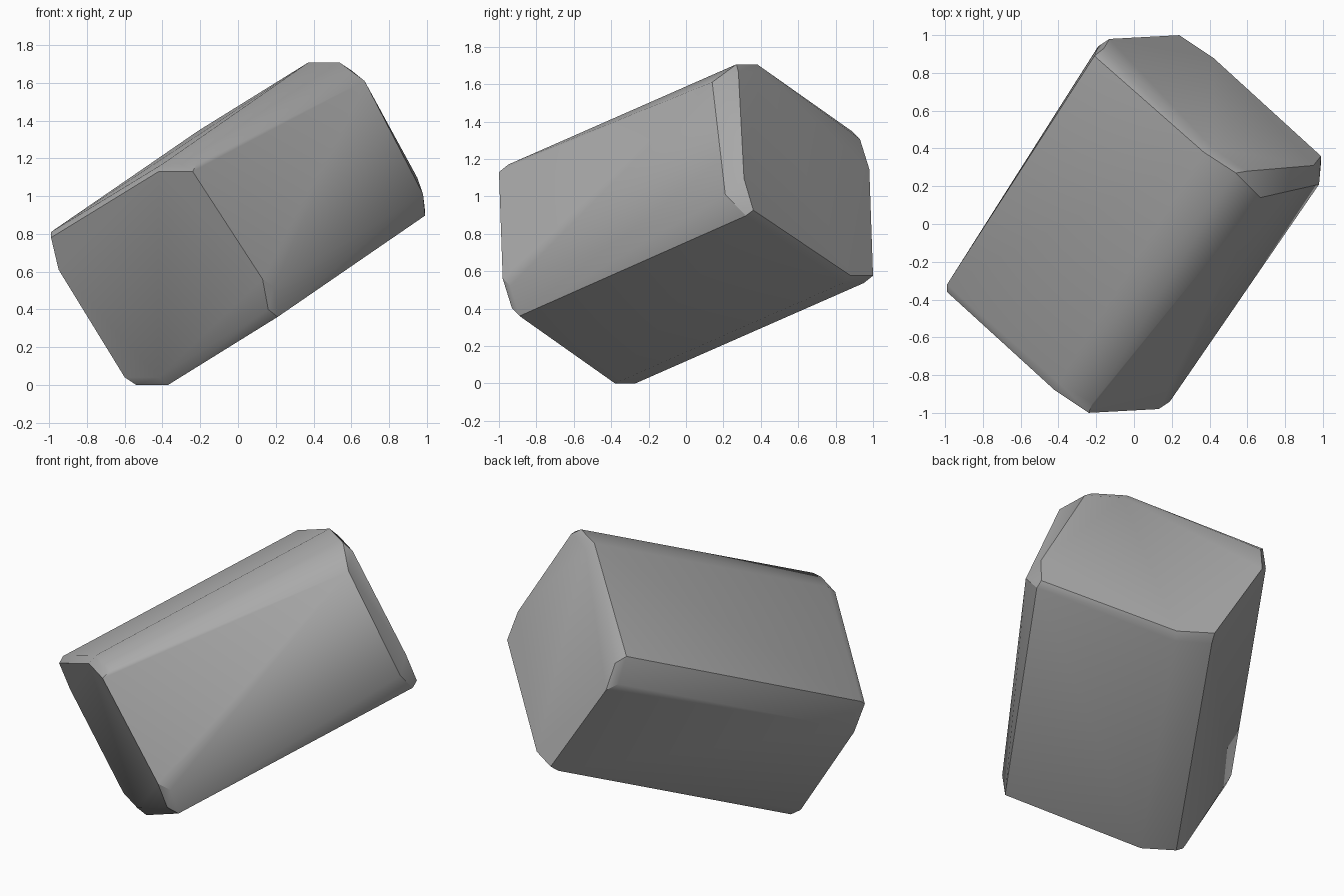
import bpy, bmesh, math
from mathutils import Vector

# Remove the default cube only
default = bpy.data.objects.get("Cube")
if default:
    bpy.data.objects.remove(default, do_unlink=True)


def make_material(name, colour):
    mat = bpy.data.materials.new(name)
    mat.use_nodes = True
    mat.diffuse_color = colour
    mat.node_tree.nodes["Principled BSDF"].inputs["Base Color"].default_value = colour
    return mat


def opposite(point, centre):
    """Reflect a point through the middle of the block."""
    return centre * 2 - Vector(point)


# Eight-sided flat end of the block
end_cap = [(-.99, -.36, .78), (-.42, -.88, 1.13), (-.24, -1, 1.13), (.13, -.98, .56),
           (.16, -.93, .4), (-.42, -.4, .04), (-.6, -.28, .04), (-.95, -.31, .61)]
# Matching ring behind it, where the narrow end bevel meets the long sides
shoulder = [(-.99, -.32, .81), (-.4, -.84, 1.17), (-.22, -.95, 1.17), (.19, -.94, .52),
            (.21, -.89, .36), (-.37, -.38, 0), (-.54, -.27, 0), (-.95, -.27, .65)]
# Bulging corner that takes the place of the last shoulder point at the far end
bulge = [(.67, .14, 1.61), (.98, .21, 1.01)]

centre = Vector((0, 0, .853))
near_end = end_cap + shoulder
far_end = [opposite(p, centre) for p in end_cap + shoulder[:-1]]

# Wrap a convex skin around both ends and merge the flat areas
bm = bmesh.new()
for point in near_end + far_end + bulge:
    bm.verts.new(point)
hull = bmesh.ops.convex_hull(bm, input=bm.verts)
loose = {g for g in hull["geom_interior"] + hull["geom_unused"]
         if isinstance(g, bmesh.types.BMVert)}
bmesh.ops.delete(bm, geom=list(loose), context="VERTS")
bmesh.ops.dissolve_limit(bm, angle_limit=math.radians(3),
                         verts=bm.verts, edges=bm.edges)
bmesh.ops.recalc_face_normals(bm, faces=bm.faces)

mesh = bpy.data.meshes.new("stone_block")
bm.to_mesh(mesh)
bm.free()
block = bpy.data.objects.new("stone_block", mesh)
bpy.context.collection.objects.link(block)
mesh.materials.append(make_material("stone grey", (.4, .4, .4, 1)))

# Soft shading over shallow edges, crisp chamfers elsewhere
bpy.ops.object.select_all(action="DESELECT")
block.select_set(True)
bpy.context.view_layer.objects.active = block
bpy.ops.object.shade_smooth_by_angle(angle=math.radians(30))
